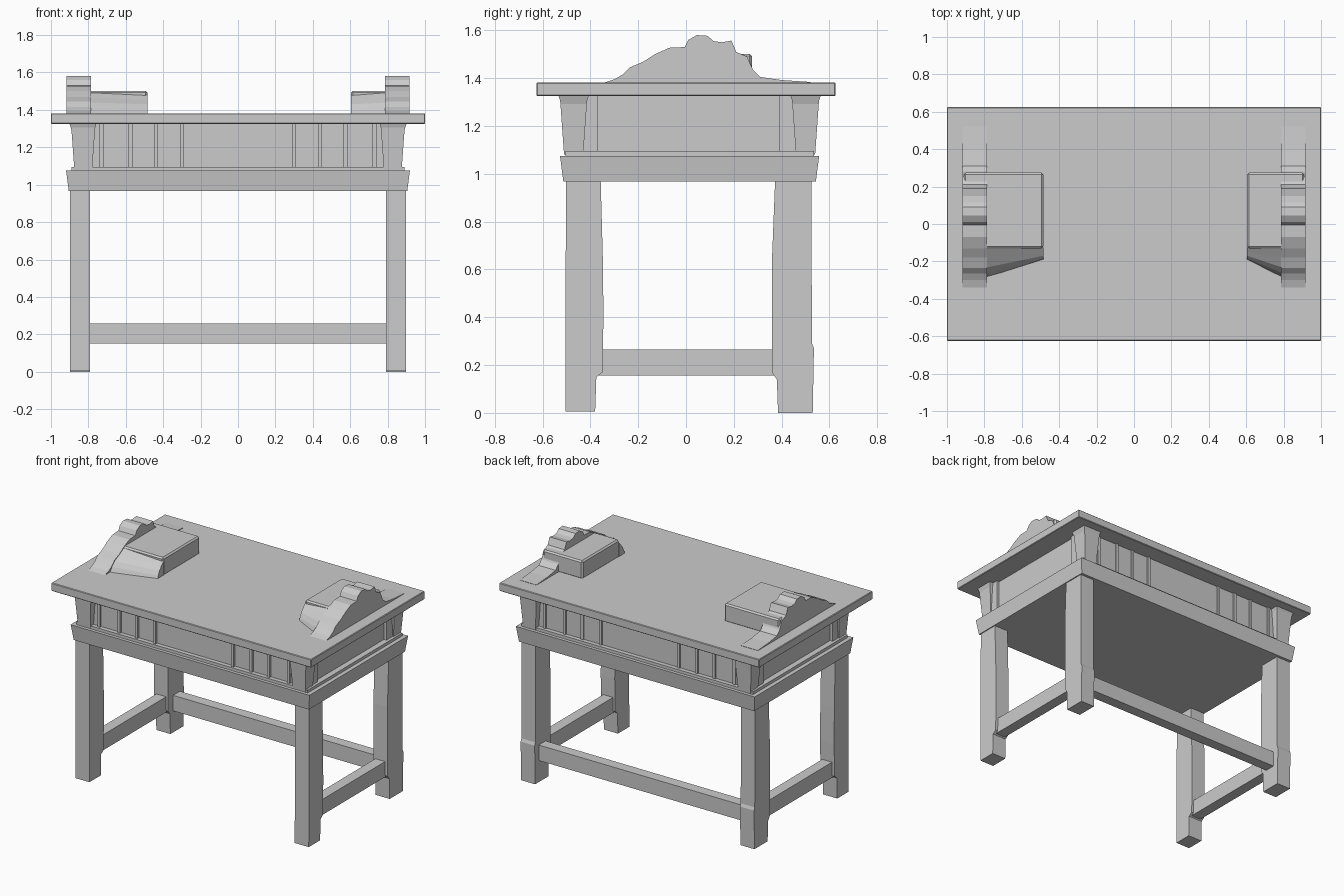
import bpy, bmesh

if "Cube" in bpy.data.objects:
    bpy.data.objects.remove(bpy.data.objects["Cube"])

def loft(name, x0, prof0, x1, prof1=None):
    """Solid between two matching (y, z) profiles at x0 and x1."""
    prof1 = prof1 or prof0
    bm = bmesh.new()
    a = [bm.verts.new((x0, y, z)) for y, z in prof0]
    b = [bm.verts.new((x1, y, z)) for y, z in prof1]
    n = len(a)
    bm.faces.new(a)
    bm.faces.new(b[::-1])
    for i in range(n):
        bm.faces.new((a[i], b[i], b[(i + 1) % n], a[(i + 1) % n]))
    bmesh.ops.recalc_face_normals(bm, faces=bm.faces)
    me = bpy.data.meshes.new(name)
    bm.to_mesh(me)
    bm.free()
    ob = bpy.data.objects.new(name, me)
    bpy.context.collection.objects.link(ob)
    return ob

def box(name, x, y, z, flare=0.0, bevel=0.0):
    """Box from (min, max) ranges; flare widens the top on every side."""
    f = flare
    bm = bmesh.new()
    vs = [bm.verts.new(p) for p in (
        (x[0], y[0], z[0]), (x[1], y[0], z[0]), (x[1], y[1], z[0]), (x[0], y[1], z[0]),
        (x[0] - f, y[0] - f, z[1]), (x[1] + f, y[0] - f, z[1]),
        (x[1] + f, y[1] + f, z[1]), (x[0] - f, y[1] + f, z[1]))]
    for q in ((3, 2, 1, 0), (4, 5, 6, 7), (0, 1, 5, 4), (1, 2, 6, 5), (2, 3, 7, 6), (3, 0, 4, 7)):
        bm.faces.new([vs[i] for i in q])
    me = bpy.data.meshes.new(name)
    bm.to_mesh(me)
    bm.free()
    ob = bpy.data.objects.new(name, me)
    bpy.context.collection.objects.link(ob)
    if bevel:
        m = ob.modifiers.new("bevel", 'BEVEL')
        m.width, m.segments = bevel, 1
    return ob

def span(s, a, b):
    """Range a..b on the side given by sign s."""
    return tuple(sorted((s * a, s * b)))

# Table top, apron core and lower frame
box("table_top", (-1, 1), (-0.625, 0.625), (1.325, 1.382), bevel=0.004)
box("apron_core", (-0.85, 0.85), (-0.475, 0.505), (1.07, 1.33))
box("lower_frame", (-0.905, 0.905), (-0.513, 0.543), (0.967, 1.075), flare=0.014)
box("frame_ledge", (-0.89, 0.89), (-0.505, 0.535), (1.07, 1.095))

# Leg profiles, seen from the side
front_leg = [(-0.505, 0.005), (-0.38, 0.005), (-0.375, 0.15), (-0.35, 0.17), (-0.345, 0.4),
             (-0.348, 0.65), (-0.357, 0.98), (-0.502, 0.98)]
back_leg = [(0.385, 0.0), (0.53, 0.0), (0.535, 0.27), (0.527, 0.29), (0.524, 0.98),
            (0.373, 0.98), (0.36, 0.65), (0.36, 0.17), (0.38, 0.14)]

for s, side in ((-1, "left"), (1, "right")):
    loft(f"{side}_front_leg", s * 0.79, front_leg, s * 0.898)
    loft(f"{side}_back_leg", s * 0.79, back_leg, s * 0.898)
    box(f"{side}_stretcher", span(s, 0.805, 0.88), (-0.37, 0.38), (0.157, 0.265))

    # Flared corner posts with a capital, and their side pilasters
    for y, end in (((-0.51, -0.43), "front"), ((0.46, 0.54), "back")):
        box(f"{side}_{end}_corner_post", span(s, 0.78, 0.875), y, (1.08, 1.33), flare=0.018)
        box(f"{side}_{end}_capital", span(s, 0.77, 0.888), (y[0] - 0.01, y[1] + 0.01),
            (1.285, 1.33), flare=0.014)
    box(f"{side}_front_side_pilaster", span(s, 0.84, 0.87), (-0.43, -0.37), (1.08, 1.33))
    box(f"{side}_back_side_pilaster", span(s, 0.84, 0.87), (0.39, 0.46), (1.08, 1.33))

    # Thin upright strips on the front and back aprons
    for i, x in enumerate((0.73, 0.575, 0.44, 0.30)):
        box(f"{side}_front_strip_{i}", span(s, x - 0.01, x + 0.01), (-0.49, -0.47), (1.08, 1.33))
        box(f"{side}_back_strip_{i}", span(s, x - 0.01, x + 0.01), (0.50, 0.515), (1.08, 1.33))

box("back_stretcher", (-0.8, 0.8), (0.415, 0.49), (0.15, 0.258))

# Scalloped ornament at each end of the top
scallop = [(-0.36, 1.375), (-0.30, 1.395), (-0.265, 1.415), (-0.235, 1.445), (-0.18, 1.468),
           (-0.13, 1.50), (-0.07, 1.527), (-0.005, 1.53), (0.01, 1.56), (0.045, 1.58),
           (0.09, 1.577), (0.115, 1.555), (0.15, 1.55), (0.19, 1.557), (0.21, 1.51),
           (0.255, 1.49), (0.28, 1.435), (0.31, 1.405), (0.40, 1.392), (0.52, 1.384),
           (0.52, 1.375)]
scroll_outer = [(-0.29, 1.375), (-0.265, 1.41), (-0.235, 1.44), (-0.18, 1.465),
                (-0.125, 1.495), (-0.125, 1.375)]
scroll_inner = [(-0.19, 1.375), (-0.185, 1.40), (-0.17, 1.43), (-0.15, 1.455),
                (-0.125, 1.48), (-0.125, 1.375)]
for s, side, inner in ((-1, "left", 0.485), (1, "right", 0.605)):
    loft(f"{side}_scalloped_plate", s * 0.787, scallop, s * 0.917)
    box(f"{side}_raised_block", span(s, inner, 0.91), (-0.13, 0.275), (1.375, 1.502), bevel=0.01)
    loft(f"{side}_sloped_scroll", s * 0.80, scroll_outer, s * inner, scroll_inner)
